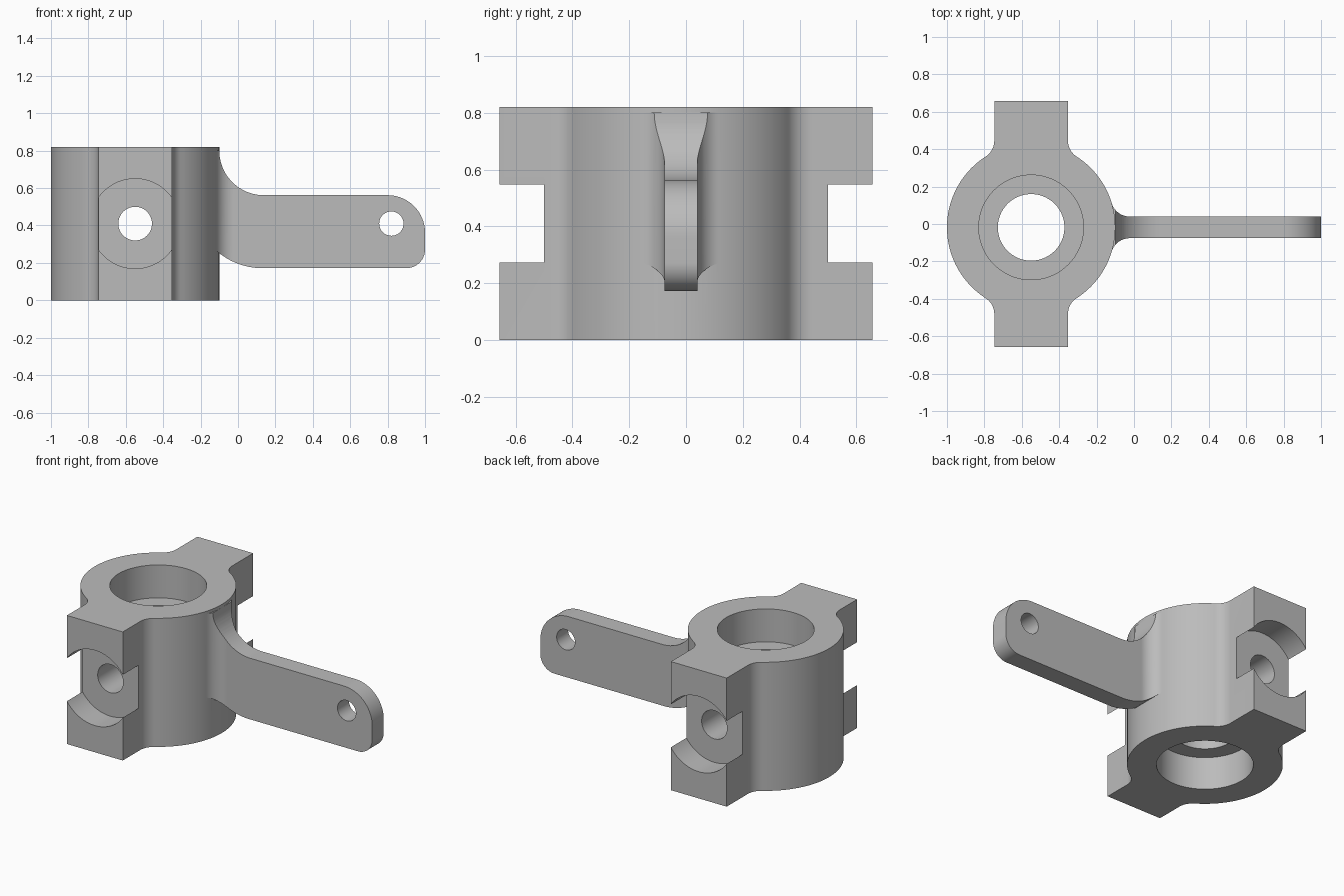
import bpy, bmesh
from math import radians, degrees, atan2, sqrt, cos, sin, pi
from mathutils import Matrix, Vector

if "Cube" in bpy.data.objects:
    bpy.data.objects.remove(bpy.data.objects["Cube"])

AX, AY, H = -0.55, -0.018, 0.82      # hub axis and height
R = 0.45                             # hub radius
MID = H / 2

metal = bpy.data.materials.new("grey metal")
metal.use_nodes = True
GREY = (0.5, 0.5, 0.5, 1)
metal.diffuse_color = GREY
metal.node_tree.nodes["Principled BSDF"].inputs["Base Color"].default_value = GREY


def arc(cx, cy, r, start, end, n=20):
    angles = [radians(start + (end - start) * i / n) for i in range(n + 1)]
    return [(cx + r * cos(a), cy + r * sin(a)) for a in angles]


def finish(bm, name):
    bmesh.ops.recalc_face_normals(bm, faces=bm.faces)
    mesh = bpy.data.meshes.new(name)
    bm.to_mesh(mesh)
    bm.free()
    mesh.materials.append(metal)
    ob = bpy.data.objects.new(name, mesh)
    bpy.context.collection.objects.link(ob)
    return ob


def prism(name, points, sweep):
    """Extrude a closed outline of 3D points along a vector."""
    bm = bmesh.new()
    face = bm.faces.new([bm.verts.new(p) for p in points])
    ext = bmesh.ops.extrude_face_region(bm, geom=[face])
    moved = [g for g in ext["geom"] if isinstance(g, bmesh.types.BMVert)]
    bmesh.ops.translate(bm, verts=moved, vec=Vector(sweep))
    return finish(bm, name)


def cylinder(name, centre, r, depth, along_y=False, n=96):
    bm = bmesh.new()
    m = Matrix.Translation(centre)
    if along_y:
        m = m @ Matrix.Rotation(pi / 2, 4, "X")
    bmesh.ops.create_cone(bm, cap_ends=True, segments=n, radius1=r,
                          radius2=r, depth=depth, matrix=m)
    return finish(bm, name)


def combine(ob, other, operation):
    """Apply a boolean and discard the helper."""
    mod = ob.modifiers.new(operation, "BOOLEAN")
    mod.operation, mod.object, mod.solver = operation, other, "EXACT"
    bpy.context.view_layer.objects.active = ob
    bpy.ops.object.modifier_apply(modifier=mod.name)
    bpy.data.objects.remove(other)


# Hub with two opposite lugs blended in by fillets
HALF, FIL = 0.197, 0.1
fx = HALF + FIL
fy = sqrt((R + FIL) ** 2 - fx ** 2)
touch = degrees(atan2(fy, fx))


def quadrant(reach):
    return (arc(0, 0, R, 0, touch, 28)
            + arc(fx, fy, FIL, touch + 180, 180, 12) + [(HALF, reach)])


LUG = 0.657
back, front = quadrant(LUG - AY), quadrant(LUG + AY)
outline = (back + [(-x, y) for x, y in reversed(back)]
           + [(-x, -y) for x, y in front[1:]]
           + [(x, -y) for x, y in reversed(front[1:])])
knuckle = prism("steering_knuckle", [(AX + x, AY + y, 0) for x, y in outline], (0, 0, H))

# Arm: filleted plan intersected with the side profile
THICK = 0.058
dy = THICK + FIL
dx = sqrt((R + FIL) ** 2 - dy ** 2)
lean = degrees(atan2(dy, dx))
side = [(-0.3, dy * R / (R + FIL))] + arc(AX + dx, dy, FIL, 180 + lean, 270) + [(1.1, THICK)]
plan = side + [(x, -y) for x, y in reversed(side)]
arm = prism("arm", [(x, AY + y, -0.1) for x, y in plan], (0, 0, 1.1))

TOP, LOW = 0.562, 0.172
profile = ([(-0.3, 0.8)] + arc(0.138, TOP + 0.238, 0.238, 180, 270)
           + arc(0.8, TOP - 0.2, 0.2, 90, 0) + arc(0.9, LOW + 0.1, 0.1, 0, -90)
           + arc(0.13, LOW + 0.37, 0.37, 270, 225) + [(-0.3, 0.32)])
shape = prism("arm_profile", [(x, -0.5, z) for x, z in profile], (0, 1, 0))
combine(arm, shape, "INTERSECT")
combine(knuckle, arm, "UNION")

# Bearing bore with a seat at each end
combine(knuckle, cylinder("bore", (AX, AY, MID), 0.178, 2), "DIFFERENCE")
SEAT = 0.21
for z in (0, H):
    combine(knuckle, cylinder("seat", (AX, AY, z), 0.28, 2 * SEAT), "DIFFERENCE")

# Round pockets across the lugs and the pin hole through both
for s in (-1, 1):
    combine(knuckle, cylinder("pocket", (AX, s * 0.75, MID), 0.24, 0.5, True), "DIFFERENCE")
combine(knuckle, cylinder("pin_hole", (AX, 0, MID), 0.09, 2, True, 64), "DIFFERENCE")

# Link hole near the arm tip
combine(knuckle, cylinder("link_hole", (0.82, 0, MID), 0.065, 1, True, 48), "DIFFERENCE")

bpy.ops.object.select_all(action="DESELECT")
knuckle.select_set(True)
bpy.context.view_layer.objects.active = knuckle
bpy.ops.object.shade_smooth_by_angle(angle=radians(25))
